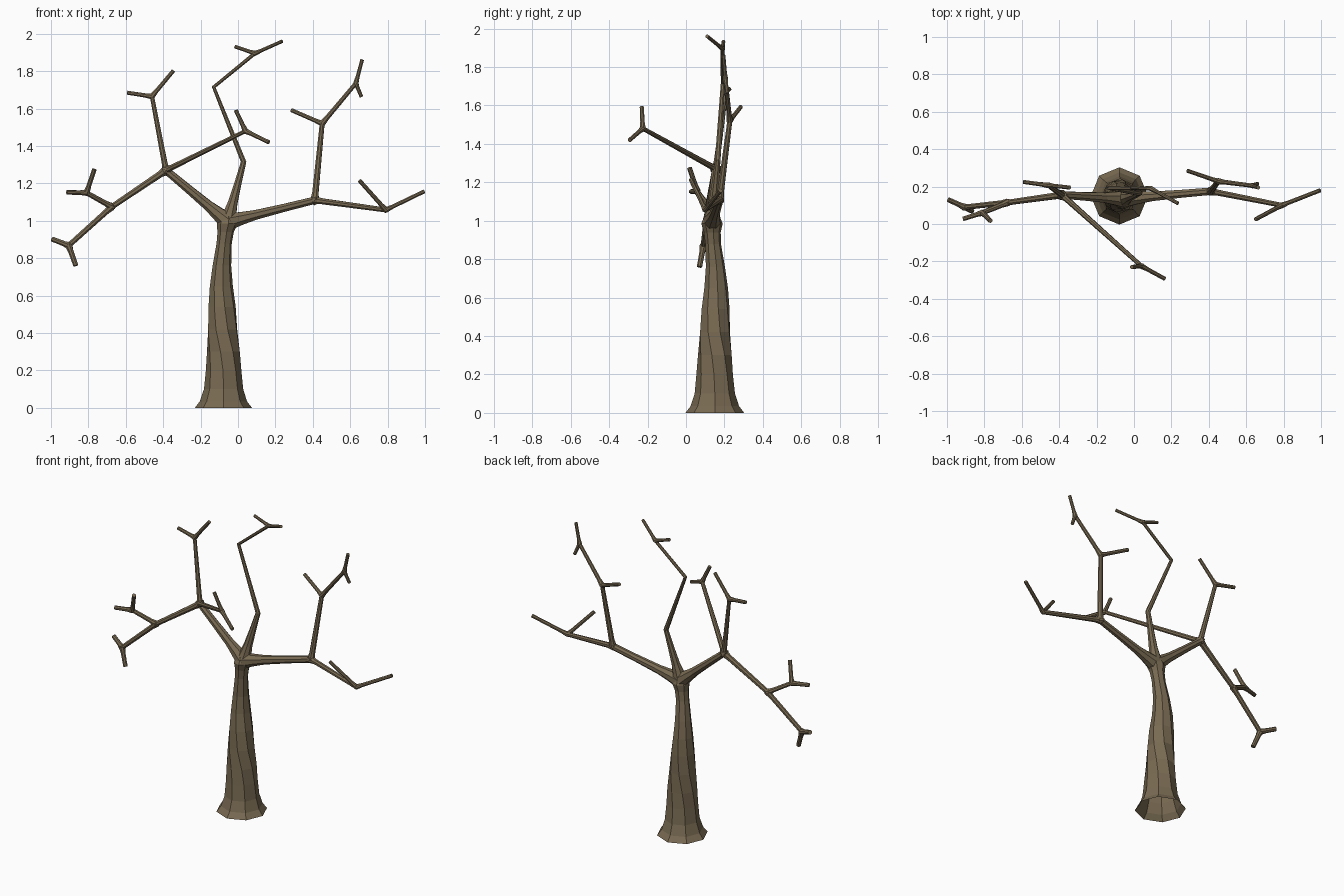
import bpy, bmesh, math
from mathutils import Vector, Matrix

if "Cube" in bpy.data.objects:
    bpy.data.objects.remove(bpy.data.objects["Cube"])

bark = bpy.data.materials.new("bark")
bark.diffuse_color = (0.19, 0.145, 0.085, 1)
bark.use_nodes = True
bark.node_tree.nodes["Principled BSDF"].inputs["Base Color"].default_value = bark.diffuse_color


def finish(bm, name):
    bmesh.ops.recalc_face_normals(bm, faces=bm.faces)
    mesh = bpy.data.meshes.new(name)
    bm.to_mesh(mesh)
    bm.free()
    mesh.materials.append(bark)
    obj = bpy.data.objects.new(name, mesh)
    bpy.context.collection.objects.link(obj)


def bridge(bm, rings):
    n = len(rings[0])
    for a, b in zip(rings, rings[1:]):
        for i in range(n):
            bm.faces.new((a[i], a[(i + 1) % n], b[(i + 1) % n], b[i]))


def tube(bm, pts, radii, sides=8):
    """Tapered capped tube, mitred along a path."""
    pts = [Vector(p) for p in pts]
    rings = []
    side = None
    for i, (p, r) in enumerate(zip(pts, radii)):
        before = (p - pts[i - 1]).normalized() if i else Vector()
        after = (pts[i + 1] - p).normalized() if i < len(pts) - 1 else Vector()
        t = (before + after).normalized()
        if side is None:
            side = t.cross(Vector((0.1, 1, 0.05)))
        side = (side - t * side.dot(t)).normalized()
        other = t.cross(side)
        rings.append([bm.verts.new(p + r * (math.cos(a) * side + math.sin(a) * other))
                      for a in (math.tau * (k + 0.5) / sides for k in range(sides))])
    bridge(bm, rings)
    bm.faces.new(rings[0])
    bm.faces.new(rings[-1])


def branch(bm, a, b, r0, r1, flare=1.35):
    """Branch that swells a little where it leaves its fork."""
    a, b = Vector(a), Vector(b)
    d = min(0.04, (b - a).length * 0.3) / (b - a).length
    tube(bm, [a, a.lerp(b, d), b.lerp(a, d), b], [r0 * flare, r0, r1, r1])


def knot(bm, p, r):
    bmesh.ops.create_icosphere(bm, subdivisions=1, radius=r, matrix=Matrix.Translation(p))


def fork(bm, p, tips, r=0.012):
    """Knot with short twigs leaving it."""
    knot(bm, p, r * 1.4)
    for t in tips:
        branch(bm, p, t, r, r * 0.95)


# Trunk: twisted octagonal shaft, flared and open at the base
# height, centre x, centre y, radius, twist in degrees
profile = [(0.00, -0.078, 0.150, 0.153, 0), (0.035, -0.078, 0.150, 0.126, 0),
           (0.10, -0.077, 0.150, 0.105, 0), (0.20, -0.077, 0.149, 0.095, -2),
           (0.30, -0.078, 0.150, 0.089, -10), (0.42, -0.082, 0.151, 0.082, -26),
           (0.54, -0.085, 0.154, 0.074, -34), (0.65, -0.089, 0.157, 0.062, -38),
           (0.76, -0.086, 0.153, 0.050, -38), (0.88, -0.074, 0.141, 0.041, -38),
           (0.94, -0.066, 0.137, 0.044, -38), (0.985, -0.058, 0.135, 0.056, -38),
           (1.025, -0.055, 0.135, 0.040, -38)]
bm = bmesh.new()
rings = []
for z, cx, cy, r, tw in profile:
    rings.append([bm.verts.new((cx + r * math.cos(a), cy + r * math.sin(a), z))
                  for a in (math.radians(45 * k + tw) for k in range(8))])
bridge(bm, rings)
bm.faces.new(rings[-1])
finish(bm, "trunk")

crown = Vector((-0.055, 0.135, 0.995))


def limb(bm, end, radii):
    """Main limb, thick at the crown and thinning to its first fork."""
    end = Vector(end)
    tube(bm, [crown.lerp(end, f) for f in (0, 0.16, 0.32, 0.65, 1)], radii)


# Left limb with its drooping, upright and forward branches
bm = bmesh.new()
l1, l2 = (-0.385, 0.155, 1.27), (-0.675, 0.115, 1.075)
limb(bm, l1, (0.050, 0.038, 0.029, 0.024, 0.021))
knot(bm, l1, 0.031)
branch(bm, l1, l2, 0.019, 0.016)
knot(bm, l2, 0.023)
l3, l4 = (-0.81, 0.06, 1.15), (-0.905, 0.09, 0.868)
branch(bm, l2, l3, 0.015, 0.014)
fork(bm, l3, [(-0.915, 0.027, 1.152), (-0.768, 0.018, 1.275)], 0.0135)
branch(bm, l2, l4, 0.016, 0.015)
fork(bm, l4, [(-0.993, 0.13, 0.902), (-0.867, 0.07, 0.76)], 0.015)
l5, l6 = (-0.46, 0.207, 1.665), (0.04, -0.225, 1.48)
branch(bm, l1, l5, 0.016, 0.012)
fork(bm, l5, [(-0.592, 0.225, 1.685), (-0.345, 0.195, 1.803)])
branch(bm, l1, l6, 0.016, 0.012)
fork(bm, l6, [(-0.012, -0.23, 1.592), (0.165, -0.293, 1.42)])
finish(bm, "left_limb")

# Centre limb, a zigzag leader
bm = bmesh.new()
c1, c2, c3 = (0.03, 0.165, 1.315), (-0.13, 0.192, 1.715), (0.09, 0.19, 1.895)
limb(bm, c1, (0.048, 0.036, 0.027, 0.020, 0.015))
tube(bm, [crown.lerp(Vector(c1), 0.8), c1, c2, c3], (0.015, 0.0155, 0.0115, 0.0105))
fork(bm, c3, [(0.236, 0.11, 1.96), (-0.018, 0.195, 1.932)], 0.0105)
finish(bm, "centre_limb")

# Right limb with its upright and outward branches
bm = bmesh.new()
r1, r2, r3, r4 = (0.41, 0.175, 1.11), (0.45, 0.228, 1.52), (0.63, 0.205, 1.735), (0.79, 0.1, 1.058)
limb(bm, r1, (0.050, 0.037, 0.028, 0.023, 0.021))
knot(bm, r1, 0.028)
branch(bm, r1, r2, 0.018, 0.014)
fork(bm, r2, [(0.285, 0.285, 1.592)])
branch(bm, r2, r3, 0.0135, 0.012)
fork(bm, r3, [(0.664, 0.195, 1.862), (0.66, 0.215, 1.663)], 0.011)
branch(bm, r1, r4, 0.017, 0.014)
fork(bm, r4, [(0.995, 0.18, 1.157), (0.65, 0.025, 1.215)])
finish(bm, "right_limb")
